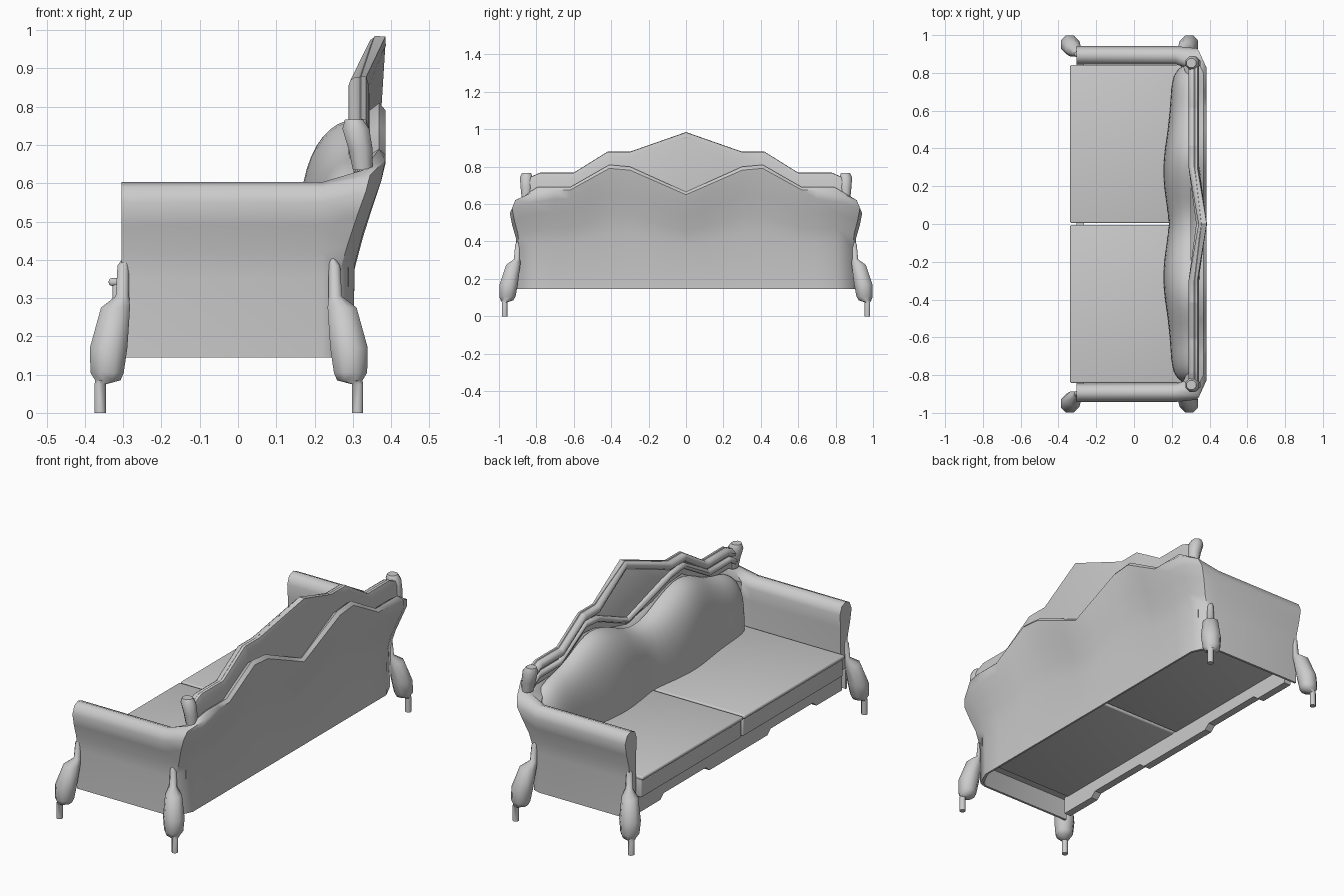
import bpy, bmesh, math

cube = bpy.data.objects.get("Cube")
if cube:
    bpy.data.objects.remove(cube, do_unlink=True)

GREY = (0.6, 0.6, 0.6, 1)
mat = bpy.data.materials.new("plain_grey")
mat.use_nodes = True
mat.diffuse_color = GREY
mat.node_tree.nodes["Principled BSDF"].inputs["Base Color"].default_value = GREY


def finish(name, bm, angle=35):
    bmesh.ops.recalc_face_normals(bm, faces=bm.faces)
    mesh = bpy.data.meshes.new(name)
    bm.to_mesh(mesh)
    bm.free()
    mesh.materials.append(mat)
    ob = bpy.data.objects.new(name, mesh)
    bpy.context.collection.objects.link(ob)
    bpy.ops.object.select_all(action='DESELECT')
    ob.select_set(True)
    bpy.context.view_layer.objects.active = ob
    bpy.ops.object.shade_smooth_by_angle(angle=math.radians(angle))
    return ob


def loft(name, rings, closed=True, caps=True, angle=35):
    """Skin a list of point rings that all have the same length."""
    bm = bmesh.new()
    rows = [[bm.verts.new(p) for p in ring] for ring in rings]
    n = len(rows[0])
    for a, b in zip(rows, rows[1:]):
        for i in range(n if closed else n - 1):
            j = (i + 1) % n
            bm.faces.new((a[i], a[j], b[j], b[i]))
    if caps:
        bm.faces.new(rows[0])
        bm.faces.new(rows[-1])
    return finish(name, bm, angle)


def box(name, lo, hi, bevel):
    bm = bmesh.new()
    bmesh.ops.create_cube(bm, size=1)
    for v in bm.verts:
        v.co = [l + (c + 0.5) * (h - l) for c, l, h in zip(v.co, lo, hi)]
    bmesh.ops.bevel(bm, geom=bm.edges[:], offset=bevel, segments=3,
                    profile=0.5, affect='EDGES')
    return finish(name, bm)


def interp(points, y):
    y = abs(y)
    for (a, za), (b, zb) in zip(points, points[1:]):
        if y <= b:
            return za + (zb - za) * (y - a) / (b - a)
    return points[-1][1]


# Wavy outlines of the back: top of the upholstery and top of the crest
LOW = [(0, .665), (.3, .80), (.41, .81), (.62, .69), (.8, .69), (.87, .65)]
HIGH = [(0, .985), (.3, .88), (.42, .88), (.6, .768), (.78, .768), (.84, .742)]


def low(y):
    return interp(LOW, y)


def high(y):
    return interp(HIGH, y)


# Upholstered shell: one profile swept round arm, back and arm
# each row: arm side y, arm height z, back x; the underside is hollowed out
PROFILE = [(.905, .145, .30), (.905, .35, .305), (.91, .42, .326),
           (.93, .49, .351), (.942, .55, .374), (.925, .59, .385),
           (.895, .603, .369), (.86, .59, .345), (.845, .55, .30),
           (.85, .48, .30), (.852, .255, .28), (.893, .255, .29),
           (.893, .145, .29)]


def shell_ring(kind, s, y=0):
    ring = []
    for side, z, xb in PROFILE:
        f = (z - .145) / .458
        if kind == "front":
            ring.append((-.305, s * side, z))
        elif kind == "arm":
            ring.append((.22, s * side, z))
        elif kind == "corner":
            ring.append((xb - .04, s * (side - .012), .145 + f * .49))
        else:
            yy = s * (side - .1) if kind == "turn" else y
            ring.append((xb, yy, .145 + f * (low(yy) - .145)))
    return ring


stops = [.7, .62, .51, .41, .3, .2, .1]
rings = [shell_ring(k, 1) for k in ("front", "arm", "corner", "turn")]
rings += [shell_ring("back", 1, y) for y in stops + [0] + [-y for y in stops[::-1]]]
rings += [shell_ring(k, -1) for k in ("turn", "corner", "arm", "front")]
loft("arm_and_back_shell", rings, angle=50)

# Carved crest slab rising above the upholstery, leaning back at the centre
ys = sorted({s * p[0] for p in LOW[:-1] + HIGH for s in (1, -1)})


def lean(y):
    return max(0, 1 - abs(y) / .3)


loft("crest_panel", [[
    (.312 + .035 * lean(y), y, low(y) - .04),
    (.308 + .045 * lean(y), y, high(y) - .014),
    (.322 + .035 * lean(y), y, high(y)),
    (.335 + .050 * lean(y), y, high(y) - .002),
    (.342 + .043 * lean(y), y, high(y) - .025),
    (.346 + .018 * lean(y), y, low(y) - .04)] for y in ys])


# Rolled trims along the upper and lower edges of the crest
def trim(name, height, drop, x, rx, rz, push):
    loft(name, [[(x + push * lean(y) + rx * math.cos(a), y,
                  height(y) - drop + rz * math.sin(a))
                 for a in (math.tau * i / 10 for i in range(10))] for y in ys],
         angle=40)


trim("upper_crest_trim", high, .024, .312, .023, .022, .052)
trim("lower_crest_trim", low, -.008, .307, .018, .017, .04)

# Scrolled knobs closing the crest
for s, side in ((1, "left"), (-1, "right")):
    loft(side + "_crest_knob",
         [[(cx + r * math.cos(a), s * (.853 + r * math.sin(a)), z)
           for a in (math.tau * (i + .5) / 8 for i in range(8))]
          for z, cx, r in ((.635, .326, .028), (.69, .320, .034),
                           (.742, .308, .038), (.766, .303, .026))], angle=50)

# Puffy back cushion with two swells
rows = []
N = 56
for i in range(N + 1):
    y = .845 * math.sin(math.pi * (i / N - .5))
    top = sum(low(y + d * .05) for d in range(-2, 3)) / 5 - .03
    fall = math.sqrt(max(0, 1 - (abs(y) / .846) ** 16))
    top = .36 + (top - .36) * (.4 + .6 * fall)
    depth = (.108 + .04 * math.exp(-((abs(y) - .28) / .24) ** 2)) * fall
    rows.append([(.303 - depth * math.sqrt(max(0, 1 - t ** 3.6)), y,
                  .33 + (top - .33) * t)
                 for t in (math.sin(math.pi / 2 * k / 14) for k in range(15))])
loft("back_cushion", rows, closed=False, caps=False, angle=60)

# Seat cushions with a piped top edge
for s, side in ((1, "left"), (-1, "right")):
    y0, y1 = sorted((s * .005, s * .842))
    box(side + "_seat_cushion", (-.328, y0 + .002, .238), (.268, y1 - .002, .345), .008)
    box(side + "_seat_piping", (-.338, y0, .332), (.268, y1, .352), .008)

# Front apron with a stepped lower edge
EDGE = [(0, .15), (.24, .15), (.27, .175), (.62, .175), (.65, .15), (.86, .15)]
edge_ys = sorted({s * p[0] for p in EDGE for s in (1, -1)})
loft("front_apron", [[(-.305, y, interp(EDGE, y)), (-.265, y, interp(EDGE, y)),
                      (-.265, y, .243), (-.305, y, .243)] for y in edge_ys], angle=20)

# Bulbous splayed legs: z, x, y, radius
LEG = [(0, -.36, .97, .016), (.075, -.36, .97, .016), (.085, -.34, .957, .036),
       (.105, -.342, .955, .047), (.17, -.338, .948, .053), (.275, -.32, .924, .041),
       (.305, -.302, .903, .019), (.385, -.30, .898, .016), (.405, -.294, .894, .007)]
MID = -.024
for fb, end in ((1, "front"), (-1, "back")):
    for s, side in ((1, "left"), (-1, "right")):
        loft(end + "_" + side + "_leg",
             [[(MID + fb * (x - MID + r * math.cos(a)), s * (y + r * math.sin(a)), z)
               for a in (math.tau * (i + .5) / 8 for i in range(8))]
              for z, x, y, r in LEG], angle=50)
